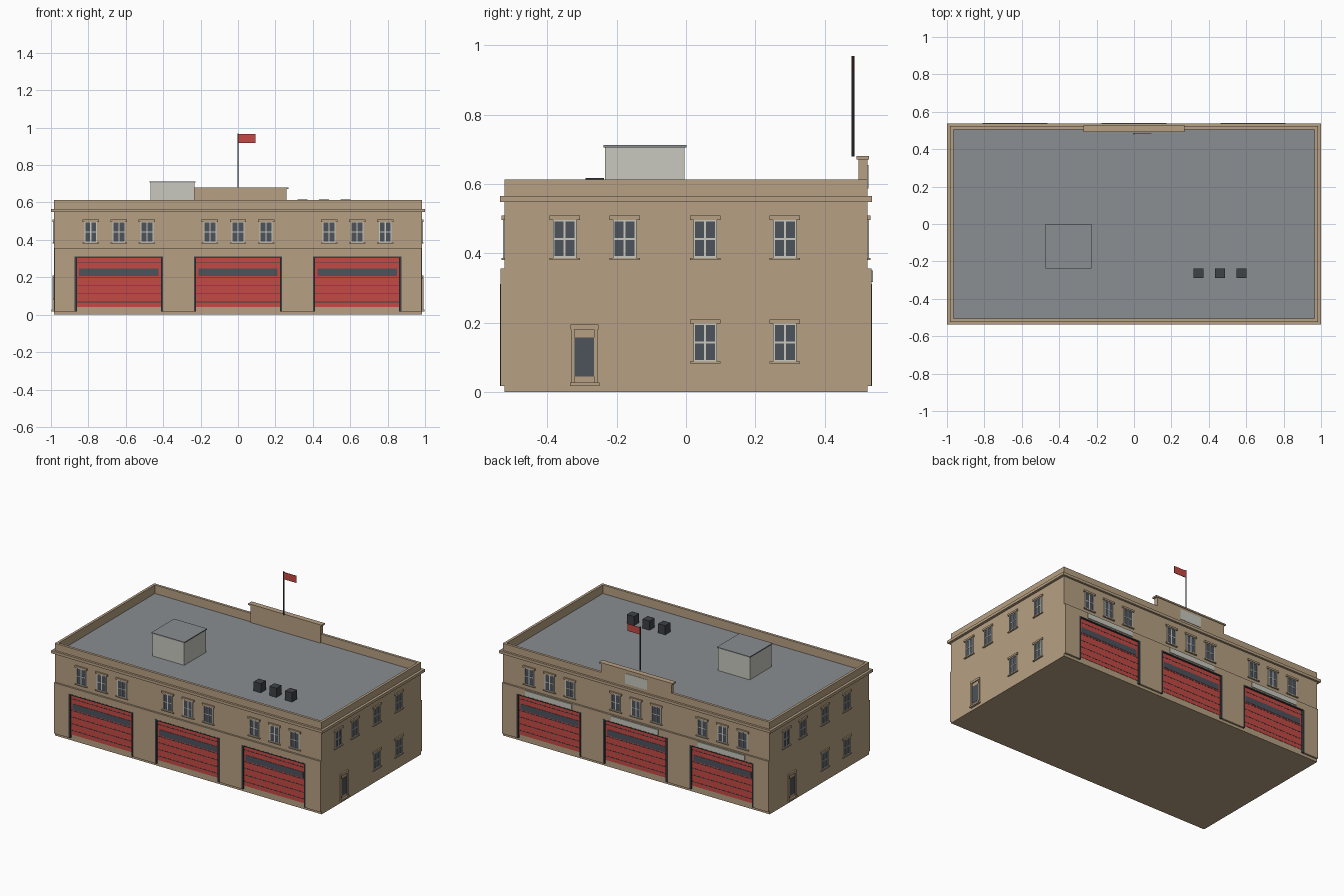
import bpy, bmesh
from mathutils import Matrix

if "Cube" in bpy.data.objects:
    bpy.data.objects.remove(bpy.data.objects["Cube"])

HX, HY = 0.983, 0.523        # half size of the main walls
ROOF = 0.556                 # roof deck height


def srgb(r, g, b):
    f = lambda c: ((c / 255 + 0.055) / 1.055) ** 2.4 if c > 10 else c / 255 / 12.92
    return (f(r), f(g), f(b), 1)


def material(name, r, g, b):
    m = bpy.data.materials.new(name)
    m.diffuse_color = srgb(r, g, b)
    m.use_nodes = True
    m.node_tree.nodes["Principled BSDF"].inputs["Base Color"].default_value = m.diffuse_color
    return m


TAN = material("tan stone", 183, 160, 131)
RED = material("door red", 195, 74, 68)
DARK = material("dark glass", 77, 82, 91)
CHAR = material("charcoal metal", 62, 65, 70)
LIGHT = material("light grey", 200, 200, 192)
SLATE = material("roof grey", 138, 142, 146)


def boxes(name, mat, spans):
    """One object from boxes given as (x0, x1, y0, y1, z0, z1)."""
    bm = bmesh.new()
    for x0, x1, y0, y1, z0, z1 in spans:
        m = Matrix.Translation(((x0 + x1) / 2, (y0 + y1) / 2, (z0 + z1) / 2))
        m = m @ Matrix.Diagonal((abs(x1 - x0), abs(y1 - y0), abs(z1 - z0), 1))
        bmesh.ops.create_cube(bm, size=1, matrix=m)
    me = bpy.data.meshes.new(name)
    bm.to_mesh(me)
    bm.free()
    me.materials.append(mat)
    ob = bpy.data.objects.new(name, me)
    bpy.context.collection.objects.link(ob)
    return ob


def place(side, u0, u1, d0, d1, z0, z1):
    """Facade box: u along the wall, d outward from the centre."""
    return {"front": (u0, u1, -d1, -d0, z0, z1),
            "back": (-u1, -u0, d0, d1, z0, z1),
            "right": (d0, d1, u0, u1, z0, z1),
            "left": (-d1, -d0, -u1, -u0, z0, z1)}[side]


def ring(hx, hy, ix, iy, z0, z1):
    """Rectangular band around the building."""
    return [(-hx, hx, -hy, -iy, z0, z1), (-hx, hx, iy, hy, z0, z1),
            (-hx, -ix, -iy, iy, z0, z1), (ix, hx, -iy, iy, z0, z1)]


# Main shell, roof deck, parapet and cornice
boxes("walls", TAN, [(-HX, HX, -HY, HY, 0, 0.55)])
boxes("roof_deck", SLATE, [(-0.966, 0.966, -0.506, 0.506, 0.54, ROOF)])
boxes("parapet", TAN, ring(HX, HY, 0.966, 0.506, 0.55, 0.613))
boxes("cornice", TAN, ring(1.0, 0.537, 0.975, 0.515, 0.548, 0.566))

# Windows: light frame, four panes, sill and lintel
frames, panes, trim = [], [], []


def window(side, u, z0, wall):
    z1, w, t = z0 + 0.11, 0.034, 0.005
    zm = (z0 + z1) / 2
    add = lambda lst, a, b, c, d, e: lst.append(place(side, a, b, wall - 0.002, wall + c, d, e))
    add(panes, u - w + t, u + w - t, 0.002, z0 + t, z1 - t)
    for a in (u - w, u + w - t):
        add(frames, a, a + t, 0.005, z0, z1)
    for z in (z0, z1 - t):
        add(frames, u - w + t, u + w - t, 0.005, z, z + t)
    add(frames, u - 0.003, u + 0.003, 0.004, z0 + t, z1 - t)
    add(frames, u - w + t, u + w - t, 0.0035, zm - 0.0025, zm + 0.0025)
    add(trim, u - 0.044, u + 0.044, 0.009, z0 - 0.006, z0)
    add(trim, u - 0.044, u + 0.044, 0.009, z1, z1 + 0.012)


for side in ("front", "back"):
    for bay in (-0.637, 0, 0.637):
        for k in (-0.15, 0, 0.15):
            window(side, bay + k, 0.387, HY)
for side in ("right", "left"):
    for u in (-0.35, -0.177, 0.055, 0.285):
        window(side, u, 0.387, HX)
    for u in (0.055, 0.285):
        window(side, u, 0.088, HX)
boxes("window_frames", LIGHT, frames)
boxes("window_glass", DARK, panes)
boxes("window_trim", TAN, trim)

# Ground floor facing with three garage openings, front and back
facing, doors, door_glass, grooves, jambs = [], [], [], [], []
OUT = 0.535
for side in ("front", "back"):
    edges = [-0.981, -0.873, -0.4, -0.236, 0.236, 0.4, 0.873, 0.981]
    for a, b in zip(edges[::2], edges[1::2]):
        facing.append(place(side, a, b, HY - 0.01, OUT, 0.018, 0.312))
    facing.append(place(side, -0.981, 0.981, HY - 0.01, OUT, 0.312, 0.356))
    for c in (-0.6365, 0, 0.6365):
        w = 0.2365
        doors.append(place(side, c - w, c + w, HY - 0.01, HY + 0.002, 0.04, 0.312))
        door_glass.append(place(side, c - w + 0.024, c + w - 0.024, HY, HY + 0.004, 0.208, 0.247))
        for z in (0.068, 0.112, 0.157, 0.2, 0.278):
            grooves.append(place(side, c - w, c + w, HY, HY + 0.003, z - 0.002, z + 0.002))
        for a in (c - w, c + w - 0.011):
            jambs.append(place(side, a, a + 0.011, HY, OUT + 0.001, 0.018, 0.312))
        jambs.append(place(side, c - w, c + w, HY, OUT + 0.001, 0.305, 0.312))
boxes("ground_floor_facing", TAN, facing)
boxes("garage_doors", RED, doors)
boxes("garage_door_glass", DARK, door_glass)
boxes("garage_door_grooves", CHAR, grooves)
boxes("garage_door_frames", CHAR, jambs)

# Side entrance doors
surround, entry = [], []
for side in ("right", "left"):
    for a in (-0.331, -0.265):
        surround.append(place(side, a, a + 0.01, HX - 0.01, HX + 0.008, 0.028, 0.185))
    surround.append(place(side, -0.333, -0.253, HX - 0.01, HX + 0.01, 0.18, 0.195))
    surround.append(place(side, -0.321, -0.265, HX - 0.01, HX + 0.003, 0.028, 0.18))
    surround.append(place(side, -0.335, -0.25, HX - 0.01, HX + 0.015, 0.018, 0.028))
    entry.append(place(side, -0.321, -0.265, HX, HX + 0.005, 0.045, 0.157))
boxes("entrance_surround", TAN, surround)
boxes("entrance_door", DARK, entry)

# Sign plates over the rear garage doors and on the raised gable
boxes("sign_plates", LIGHT,
      [(c - 0.173, c + 0.173, 0.53, 0.54, 0.318, 0.351) for c in (-0.6365, 0, 0.6365)]
      + [(-0.08, 0.08, 0.515, 0.526, 0.587, 0.655)])

# Raised gable on the rear parapet
boxes("gable", TAN, [(-0.258, 0.258, 0.498, 0.5235, 0.556, 0.673),
                     (-0.27, 0.27, 0.492, 0.528, 0.671, 0.681)])

# Rooftop room and vents
boxes("roof_room", LIGHT, [(-0.467, -0.233, -0.233, -0.004, ROOF - 0.01, 0.706)])
boxes("roof_room_cap", SLATE, [(-0.472, -0.228, -0.238, 0.001, 0.706, 0.713)])
boxes("roof_vents", CHAR, [(x - 0.026, x + 0.026, -0.29, -0.237, ROOF - 0.01, 0.617)
                           for x in (0.345, 0.46, 0.575)])

# Flagpole and flag
bpy.ops.mesh.primitive_cylinder_add(vertices=8, radius=0.004, depth=0.29,
                                    location=(0, 0.482, 0.825))
pole = bpy.context.object
pole.name = "flagpole"
pole.data.materials.append(CHAR)
bpy.ops.object.shade_smooth_by_angle()
boxes("flag", RED, [(0.003, 0.093, 0.4805, 0.4835, 0.919, 0.966)])
